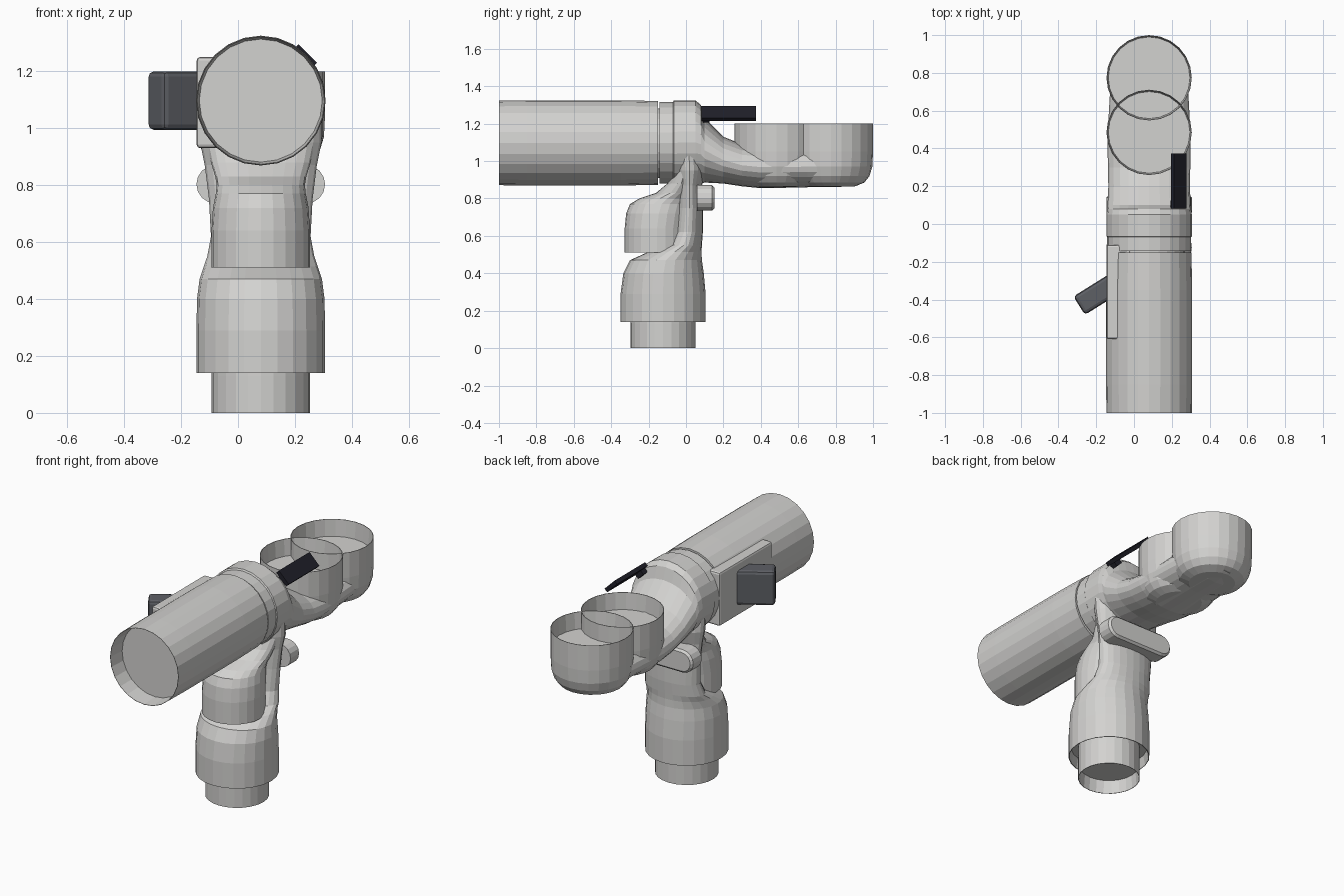
import bpy, bmesh, math
from mathutils import Matrix, Vector

old = bpy.data.objects.get("Cube")
if old:
    bpy.data.objects.remove(old, do_unlink=True)

CX = 0.08      # the pipes share one centre plane
SIDES = 24


def material(name, rgb):
    mat = bpy.data.materials.new(name)
    mat.use_nodes = True
    mat.diffuse_color = (*rgb, 1)
    mat.node_tree.nodes["Principled BSDF"].inputs["Base Color"].default_value = (*rgb, 1)
    return mat


GREY = material("light grey", (0.65, 0.645, 0.63))
SLATE = material("dark slate", (0.11, 0.115, 0.13))
BLACK = material("blue black", (0.014, 0.014, 0.022))


def finish(bm, name, mat):
    bmesh.ops.recalc_face_normals(bm, faces=bm.faces)
    mesh = bpy.data.meshes.new(name)
    bm.to_mesh(mesh)
    bm.free()
    mesh.materials.append(mat)
    obj = bpy.data.objects.new(name, mesh)
    bpy.context.collection.objects.link(obj)
    return obj


def loft(name, axis, rings):
    """Elliptic rings (position, low, high, half width) skinned along Y or Z."""
    bm = bmesh.new()
    loops = []
    for pos, low, high, half in rings:
        loop = []
        for i in range(SIDES):
            a = math.tau * i / SIDES
            x = CX + half * math.cos(a)
            other = (low + high) / 2 + (high - low) / 2 * math.sin(a)
            loop.append(bm.verts.new((x, pos, other) if axis == "Y" else (x, other, pos)))
        loops.append(loop)
    for a, b in zip(loops, loops[1:]):
        for i in range(SIDES):
            j = (i + 1) % SIDES
            bm.faces.new((a[i], a[j], b[j], b[i]))
    bm.faces.new(loops[0])
    bm.faces.new(loops[-1])
    return finish(bm, name, GREY)


def turned(name, axis, centre, stations):
    """Round part from (position, radius) stations."""
    return loft(name, axis, [(p, centre - r, centre + r, r) for p, r in stations])


def box(name, centre, size, turn, mat, bevel=0.0):
    bm = bmesh.new()
    bmesh.ops.create_cube(bm, size=1, matrix=Matrix.Translation(Vector(centre))
                          @ turn @ Matrix.Diagonal((*size, 1)))
    if bevel:
        bmesh.ops.bevel(bm, geom=bm.edges[:], offset=bevel, segments=2,
                        profile=0.5, affect="EDGES")
    return finish(bm, name, mat)


# Long front pipe with a recessed end disc
turned("front_pipe", "Y", 1.097,
       [(-0.9, 0.216), (-1, 0.224), (-1, 0.226), (-0.85, 0.228), (-0.35, 0.228),
        (-0.15, 0.224)])

# Collar and the trough that runs back under the cups
loft("collar_and_trough", "Y", [
    (-0.17, 0.91, 1.28, 0.19), (-0.142, 0.91, 1.28, 0.19), (-0.142, 0.88, 1.315, 0.222),
    (-0.07, 0.88, 1.315, 0.222), (-0.065, 0.87, 1.325, 0.226), (0.05, 0.875, 1.325, 0.226),
    (0.08, 0.88, 1.3, 0.222), (0.1, 0.885, 1.23, 0.22), (0.2, 0.88, 1.13, 0.216),
    (0.3, 0.865, 1.09, 0.218), (0.4, 0.855, 1.08, 0.22), (0.52, 0.857, 1.08, 0.217),
    (0.65, 0.86, 1.08, 0.21), (0.8, 0.86, 1.08, 0.2), (0.92, 0.87, 1.06, 0.14)])

# Two overlapping open cups at the back
for label, y in (("inner_cup", 0.485), ("rear_cup", 0.774)):
    turned_stations = ((1.1, 0.216), (1.2, 0.223), (1.2, 0.226), (1.05, 0.226),
                       (0.97, 0.222), (0.92, 0.207), (0.885, 0.18), (0.865, 0.13))
    loft(label, "Z", [(z, y - r, y + r, r) for z, r in turned_stations])

# Upright neck widening into the lower sleeve, which is open below
loft("neck_and_sleeve", "Z", [
    (0.2, -0.335, 0.09, 0.212), (0.14, -0.345, 0.1, 0.223), (0.14, -0.35, 0.105, 0.226),
    (0.29, -0.35, 0.105, 0.226), (0.4, -0.335, 0.095, 0.224), (0.47, -0.3, 0.085, 0.215),
    (0.515, -0.2, 0.083, 0.2), (0.55, -0.11, 0.085, 0.188), (0.62, -0.07, 0.09, 0.175),
    (0.75, -0.055, 0.09, 0.182), (0.87, -0.05, 0.085, 0.197), (0.95, -0.07, 0.11, 0.213),
    (1.05, -0.07, 0.1, 0.215)])
turned("bottom_spigot", "Z", -0.123,
       [(0.08, 0.164), (0, 0.17), (0, 0.173), (0.13, 0.173), (0.3, 0.17)])

# Downward branch in front of the neck, open below
loft("front_branch", "Z", [
    (0.6, -0.315, 0.005, 0.163), (0.51, -0.325, 0.015, 0.17), (0.51, -0.328, 0.018, 0.173),
    (0.64, -0.328, 0.018, 0.173), (0.72, -0.32, 0.03, 0.168), (0.77, -0.3, 0.04, 0.158),
    (0.8, -0.25, 0.05, 0.155), (0.83, -0.16, 0.05, 0.16), (0.88, -0.1, 0.05, 0.175),
    (0.95, -0.06, 0.05, 0.19)])

# Rounded cross bar behind the neck
bm = bmesh.new()
R, HALF = 0.068, 0.226
outline = []
for side in (1, -1):
    for k in range(9):
        a = math.pi * (k / 8 - 0.5)
        outline.append(bm.verts.new((CX + side * (HALF - R + R * math.cos(a)), 0.06,
                                     0.803 + side * R * math.sin(a))))
face = bm.faces.new(outline)
grown = bmesh.ops.extrude_face_region(bm, geom=[face])["geom"]
bmesh.ops.translate(bm, vec=(0, 0.092, 0),
                    verts=[v for v in grown if isinstance(v, bmesh.types.BMVert)])
rim = [e for e in bm.edges if all(v.co.y > 0.1 for v in e.verts)]
bmesh.ops.bevel(bm, geom=rim, offset=0.012, segments=1, affect="EDGES")
finish(bm, "cross_bar", GREY)

# Flat mounting block with the angled handle
level = Matrix.Identity(4)
box("mounting_block", (-0.08, -0.36, 1.09), (0.13, 0.5, 0.32), level, GREY, 0.012)
turn = Matrix.Rotation(math.radians(32), 4, "Z")
box("handle", (-0.178, -0.362, 1.097), (0.265, 0.115, 0.205), turn, SLATE, 0.018)

# Slanted black sight plate with its small foot
tilt = Matrix.Rotation(math.radians(45), 4, "Y")
box("sight_plate", (0.236, 0.228, 1.254), (0.092, 0.29, 0.024), tilt, BLACK)
box("sight_foot", (0.222, 0.105, 1.235), (0.05, 0.04, 0.03), tilt, BLACK)
